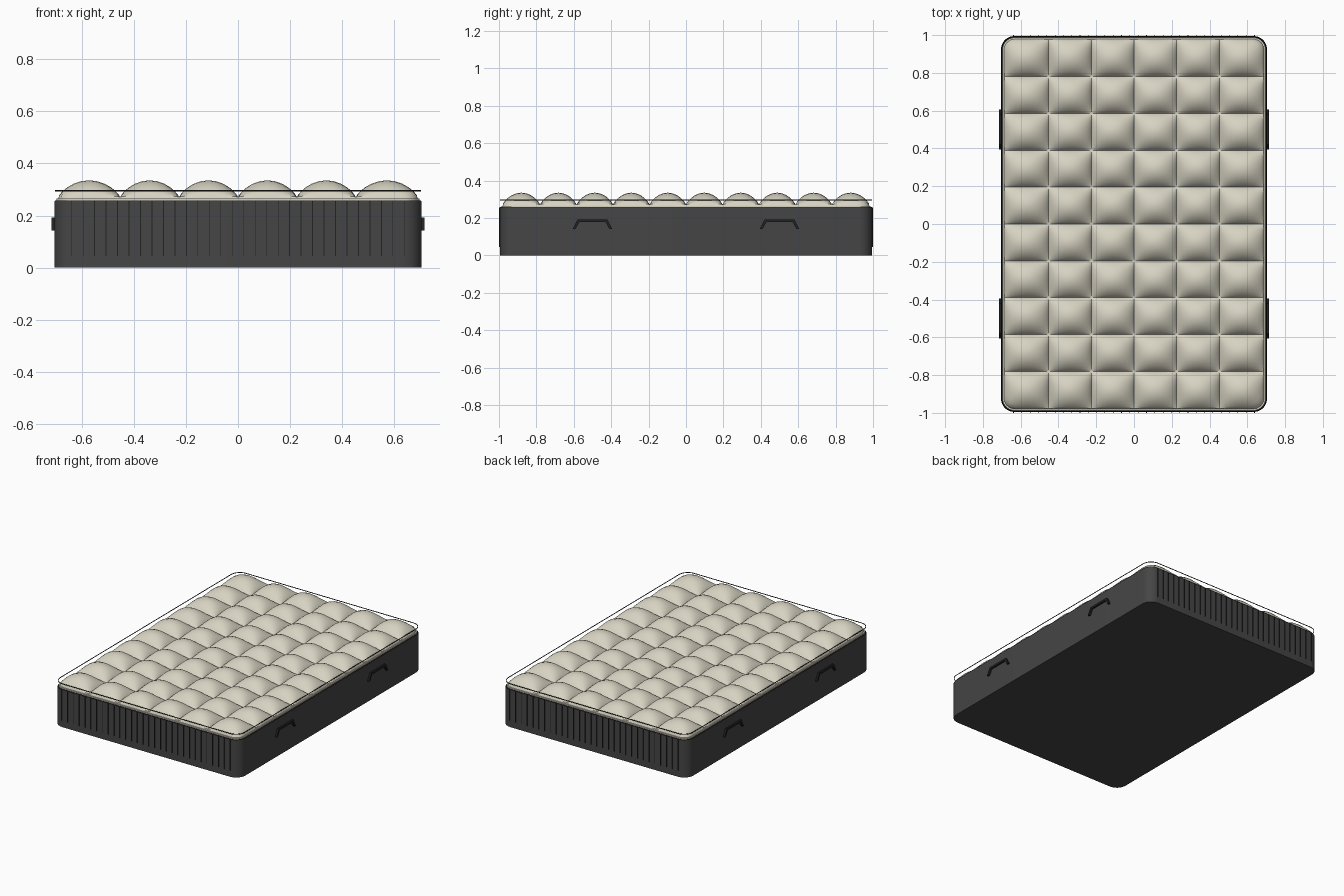
import bpy, bmesh, math

if "Cube" in bpy.data.objects:
    bpy.data.objects.remove(bpy.data.objects["Cube"])


def material(name, rgb):
    m = bpy.data.materials.new(name)
    m.use_nodes = True
    m.diffuse_color = (*rgb, 1)
    m.node_tree.nodes["Principled BSDF"].inputs["Base Color"].default_value = (*rgb, 1)
    return m


CHARCOAL = material("charcoal fabric", (0.06, 0.06, 0.06))
BLACK = material("black trim", (0.016, 0.016, 0.016))
CREAM = material("cream quilting", (0.68, 0.65, 0.54))


def finish(bm, name, mat):
    bmesh.ops.recalc_face_normals(bm, faces=bm.faces)
    mesh = bpy.data.meshes.new(name)
    bm.to_mesh(mesh)
    bm.free()
    mesh.materials.append(mat)
    ob = bpy.data.objects.new(name, mesh)
    bpy.context.collection.objects.link(ob)
    bpy.ops.object.select_all(action="DESELECT")
    ob.select_set(True)
    bpy.context.view_layer.objects.active = ob
    bpy.ops.object.shade_smooth_by_angle(angle=math.radians(40))
    return ob


def rounded_rect(hx, hy, r, steps=8):
    """Outline of a rectangle with rounded corners."""
    pts = []
    for i, (sx, sy) in enumerate([(1, 1), (-1, 1), (-1, -1), (1, -1)]):
        for k in range(steps + 1):
            a = math.pi / 2 * (i + k / steps)
            pts.append((sx * (hx - r) + r * math.cos(a), sy * (hy - r) + r * math.sin(a)))
    return pts


def slab(name, hx, hy, r, z0, z1, mat):
    bm = bmesh.new()
    base = bm.faces.new([bm.verts.new((x, y, z0)) for x, y in rounded_rect(hx, hy, r)])
    top = bmesh.ops.extrude_face_region(bm, geom=[base])["geom"]
    for v in top:
        if isinstance(v, bmesh.types.BMVert):
            v.co.z = z1
    return finish(bm, name, mat)


def tube_loop(name, hx, hy, r, z, radius, mat, sides=6):
    """Thin cord following a rounded rectangle."""
    bm = bmesh.new()
    rings = []
    for s in range(sides):
        a = 2 * math.pi * s / sides
        o = radius * math.cos(a)
        rings.append([bm.verts.new((x, y, z + radius * math.sin(a)))
                      for x, y in rounded_rect(hx + o, hy + o, r + o)])
    n = len(rings[0])
    for s in range(sides):
        p, q = rings[s], rings[(s + 1) % sides]
        for i in range(n):
            j = (i + 1) % n
            bm.faces.new((p[i], p[j], q[j], q[i]))
    return finish(bm, name, mat)


def add_box(bm, centre, size):
    for v in bmesh.ops.create_cube(bm, size=1)["verts"]:
        v.co = [c + s * k for c, s, k in zip(centre, size, v.co)]


# Mattress body and the flat edge of the topper
slab("mattress_body", 0.704, 0.995, 0.07, 0, 0.255, CHARCOAL)
slab("topper_edge", 0.696, 0.987, 0.062, 0.25, 0.265, CREAM)

# Piping: one cord on the seam, one raised above the edge
tube_loop("seam_piping", 0.7, 0.991, 0.066, 0.256, 0.003, BLACK)
tube_loop("raised_piping", 0.7, 0.992, 0.066, 0.295, 0.0025, BLACK)

# Quilted top: a grid of puffed cells
HX, HY, R, DIV = 0.69, 0.981, 0.06, 12
X_SEAMS = [-HX] + [0.226 * i for i in range(-2, 3)] + [HX]
Y_SEAMS = [-HY] + [0.195 * i for i in range(-4, 5)] + [HY]


def samples(seams):
    """Positions along one axis with the puff height at each."""
    out = []
    for a, b in zip(seams, seams[1:]):
        for k in range(DIV):
            u = (1 - math.cos(math.pi * k / DIV)) / 2
            out.append((a + (b - a) * u, (4 * u * (1 - u)) ** 0.8))
    return out + [(seams[-1], 0)]


bm = bmesh.new()
rows = []
for y, py in samples(Y_SEAMS):
    row = []
    for x, px in samples(X_SEAMS):
        z = 0.271 + 0.064 * px * py
        vx, vy = x, y
        dx, dy = abs(x) - (HX - R), abs(y) - (HY - R)
        d = math.hypot(dx, dy)
        if dx > 0 and dy > 0 and d > R:
            vx = math.copysign(HX - R + dx * R / d, x)
            vy = math.copysign(HY - R + dy * R / d, y)
            z = 0.26
        elif abs(x) > HX - 1e-5 or abs(y) > HY - 1e-5:
            z = 0.26
        row.append(bm.verts.new((vx, vy, z)))
    rows.append(row)
for a, b in zip(rows, rows[1:]):
    for i in range(len(a) - 1):
        bm.faces.new((a[i], a[i + 1], b[i + 1], b[i]))
quilt = finish(bm, "quilted_top", CREAM)

# Fine vertical ribs on the two short ends
bm = bmesh.new()
for side in (-1, 1):
    for k in range(-15, 15):
        add_box(bm, (0.044 * (k + 0.5), side * 0.996, 0.15), (0.003, 0.008, 0.21))
finish(bm, "end_ribs", BLACK)

# Carry handles: flat straps bent into a trapezoid
OUTER = [(-0.105, 0.142), (-0.08, 0.192), (0.08, 0.192), (0.105, 0.142)]
INNER = [(0.09, 0.142), (0.07, 0.178), (-0.07, 0.178), (-0.09, 0.142)]
for side, side_name in ((1, "left"), (-1, "right")):
    for end, end_name in ((-1, "front"), (1, "back")):
        bm = bmesh.new()
        ring = [[bm.verts.new((side * x, end * 0.5 + y, z)) for y, z in OUTER + INNER]
                for x in (0.7, 0.716)]
        for i in range(8):
            j = (i + 1) % 8
            bm.faces.new((ring[0][i], ring[0][j], ring[1][j], ring[1][i]))
        for vs in ring:
            for i in range(3):
                bm.faces.new((vs[i], vs[i + 1], vs[6 - i], vs[7 - i]))
        finish(bm, f"{end_name}_{side_name}_handle", BLACK)
